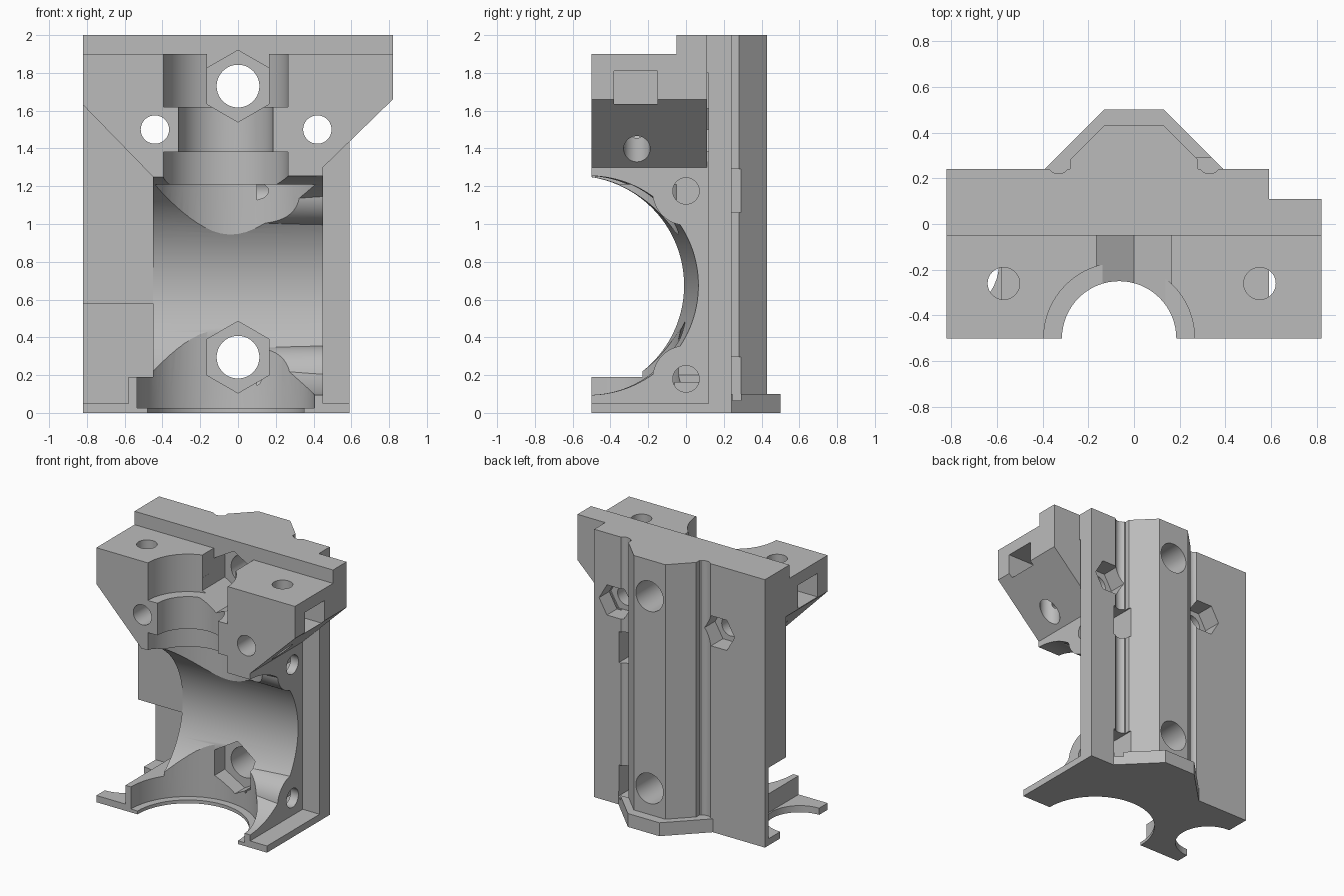
import bpy, bmesh, math
from math import cos, sin, tau

if "Cube" in bpy.data.objects:
    bpy.data.objects.remove(bpy.data.objects["Cube"], do_unlink=True)

grey = bpy.data.materials.new("plain grey")
grey.use_nodes = True
colour = (0.5, 0.5, 0.5, 1)
grey.diffuse_color = colour
grey.node_tree.nodes["Principled BSDF"].inputs["Base Color"].default_value = colour


def prism(name, pts, axis, a, b, shift=0.0):
    """Extrude a 2D outline along an axis from a to b; shift slides the a end in its first coordinate."""
    place = {"x": lambda u, v, w: (w, u, v),
             "y": lambda u, v, w: (u, w, v),
             "z": lambda u, v, w: (u, v, w)}[axis]
    bm = bmesh.new()
    low = [bm.verts.new(place(u + shift, v, a)) for u, v in pts]
    high = [bm.verts.new(place(u, v, b)) for u, v in pts]
    bm.faces.new(low)
    bm.faces.new(high)
    n = len(pts)
    for i in range(n):
        j = (i + 1) % n
        bm.faces.new((low[i], low[j], high[j], high[i]))
    bmesh.ops.recalc_face_normals(bm, faces=bm.faces)
    mesh = bpy.data.meshes.new(name)
    bm.to_mesh(mesh)
    bm.free()
    mesh.materials.append(grey)
    ob = bpy.data.objects.new(name, mesh)
    bpy.context.collection.objects.link(ob)
    return ob


def box(name, x, y, z):
    return prism(name, [(x[0], y[0]), (x[1], y[0]), (x[1], y[1]), (x[0], y[1])], "z", *z)


def ring(u, v, r, n=64, turn=0.0):
    return [(u + r * cos(tau * i / n + turn), v + r * sin(tau * i / n + turn)) for i in range(n)]


def combine(target, tool, operation):
    """Apply a boolean and remove the tool."""
    mod = target.modifiers.new("join", "BOOLEAN")
    mod.operation = operation
    mod.solver = "EXACT"
    mod.object = tool
    bpy.ops.object.select_all(action="DESELECT")
    bpy.context.view_layer.objects.active = target
    target.select_set(True)
    bpy.ops.object.modifier_apply(modifier=mod.name)
    bpy.data.objects.remove(tool, do_unlink=True)


# Solid parts: core, back plate, walls and base
body = box("carriage_body", (-0.45, 0.45), (-0.5, 0.15), (0, 1.85))
solids = [
    box("back_plate", (-0.45, 0.59), (0.12, 0.24), (0, 2)),
    box("left_wall", (-0.82, -0.44), (-0.01, 0.24), (0.58, 2)),
    box("thin_wall", (-0.82, -0.44), (0.2, 0.24), (0, 0.6)),
    box("base_plate", (-0.82, 0.59), (-0.5, 0.24), (0, 0.05)),
    box("base_rib", (-0.58, -0.44), (-0.5, 0.22), (0, 0.19)),
    box("top_slab", (-0.82, 0.82), (-0.05, 0.11), (1.8, 2)),
    box("top_back", (-0.82, 0.59), (0.1, 0.24), (1.8, 2)),
    prism("clamp_wings", [(-0.82, 1.63), (-0.45, 1.25), (0.45, 1.25), (0.45, 1.3),
                          (0.82, 1.66), (0.82, 1.9), (-0.82, 1.9)], "y", -0.5, 0.11),
    prism("back_ridge", [(-0.28, 0.2), (-0.28, 0.28), (-0.13, 0.43), (0.13, 0.43),
                         (0.28, 0.28), (0.28, 0.2)], "z", 0, 2),
    prism("ridge_foot", [(-0.39, 0.2), (-0.39, 0.24), (-0.13, 0.5), (0.13, 0.5),
                         (0.39, 0.24), (0.39, 0.2)], "z", 0, 0.1),
]
for part in solids:
    combine(body, part, "UNION")

# Large sideways hollow that keeps a rounded boss around each side screw
hollow = prism("hollow", ring(-0.5, 0.675, 0.58, 128), "x", -0.45, 0.62, -0.09)
for z in (0.18, 1.17):
    combine(hollow, prism("boss", ring(0, z, 0.177), "x", -0.7, 0.7), "DIFFERENCE")

bore_x, bore_y = -0.065, -0.5
cuts = [
    hollow,
    # Stepped upright bore and base opening
    prism("bore", ring(bore_x, bore_y, 0.25), "z", 1.1, 2.1),
    prism("upper_seat", ring(bore_x, bore_y, 0.33), "z", 1.62, 2.1),
    prism("lower_seat", ring(bore_x, bore_y, 0.33), "z", 1.1, 1.38),
    prism("boss_relief", ring(0, bore_y, 0.46), "z", 0.9, 1.21),
    prism("base_opening", ring(bore_x, bore_y, 0.47), "z", 0.025, 0.57),
    prism("base_lip", ring(bore_x, bore_y, 0.415), "z", -0.1, 0.1),
    prism("base_notch", ring(-0.82, -0.17, 0.23), "z", -0.1, 0.1),
    # Slot above the upper nut
    box("nut_slot", (-0.165, 0.165), (-0.45, -0.05), (1.73, 2.1)),
]
# Main bolt holes with nut pockets
for z in (0.295, 1.73):
    cuts.append(prism("main_hole", ring(0, z, 0.113), "y", -0.7, 0.7))
    cuts.append(prism("main_nut", ring(0, z, 0.19, 6, tau / 4), "y", -0.6, 0.08))
# Side screws, with nut slots entering from the back
for z in (0.18, 1.175):
    cuts.append(prism("side_hole", ring(0, z, 0.07), "x", 0.1, 0.7))
    cuts.append(box("side_nut", (0.27, 0.385), (-0.1, 0.29), (z - 0.115, z + 0.115)))
# Wing screws, wing nut slots and back grooves
for s in (-1, 1):
    hole_x = s * 0.43 - 0.01
    cuts += [
        prism("wing_hole", ring(hole_x, 1.5, 0.075), "y", -0.7, 0.7),
        prism("wing_nut", ring(hole_x, 1.5, 0.13, 6), "y", 0.1, 0.6),
        prism("upright_hole", ring(s * 0.56 - 0.01, -0.26, 0.07), "z", 1.2, 2.1),
        box("wing_slot", sorted((s * 0.45, s * 0.9)), (-0.38, -0.15), (1.635, 1.81)),
        prism("groove", ring(s * 0.33, 0.27, 0.05, 32), "z", 0.1, 2.1),
    ]
for cutter in cuts:
    combine(body, cutter, "DIFFERENCE")

# Clean shading with crisp edges
bpy.ops.object.select_all(action="DESELECT")
body.select_set(True)
bpy.context.view_layer.objects.active = body
bpy.ops.object.shade_smooth_by_angle(angle=math.radians(25))
